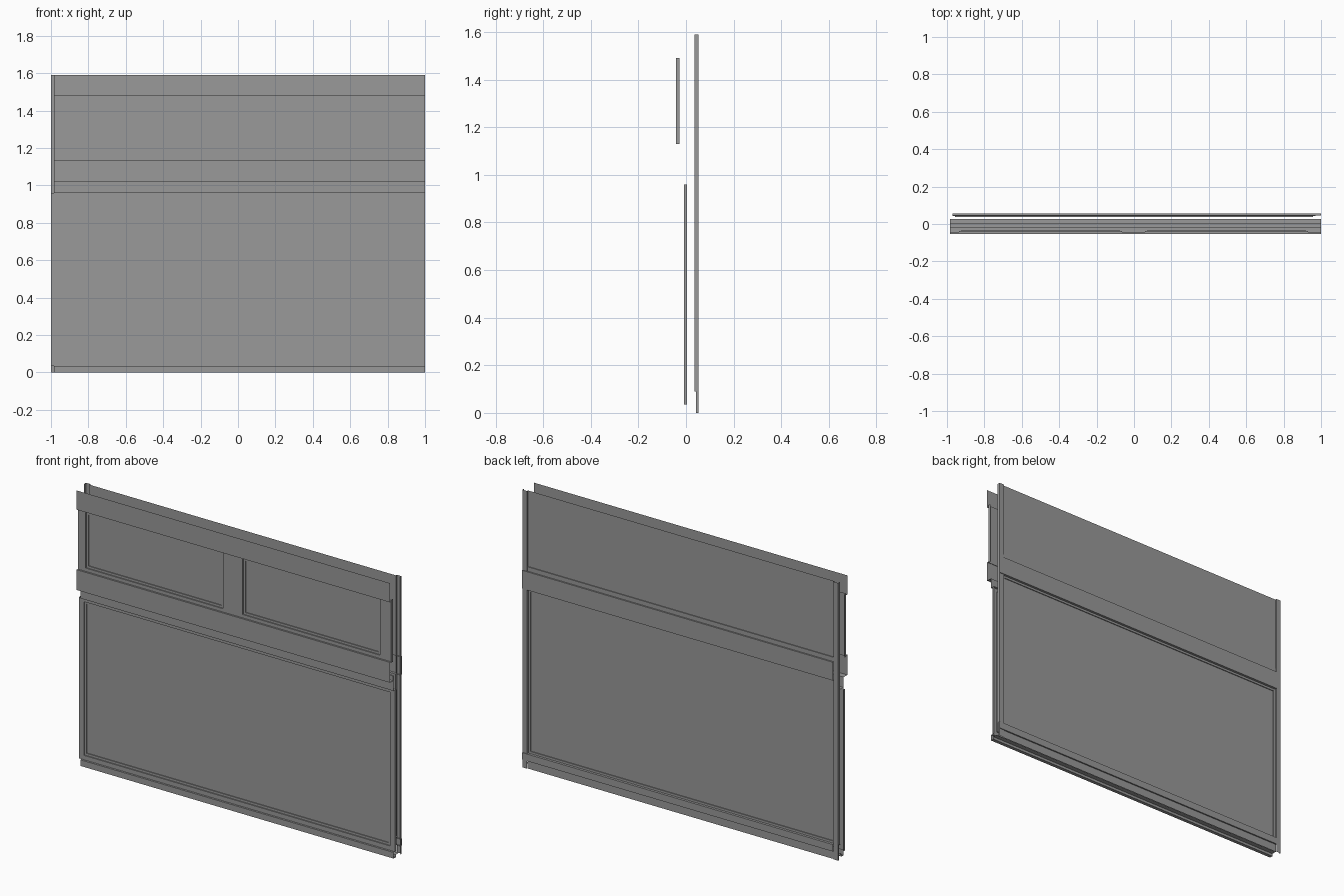
import bpy, bmesh

if "Cube" in bpy.data.objects:
    bpy.data.objects.remove(bpy.data.objects["Cube"])

grey = bpy.data.materials.new("dark_grey")
grey.diffuse_color = (0.32, 0.32, 0.32, 1.0)
grey.use_nodes = True
grey.node_tree.nodes["Principled BSDF"].inputs["Base Color"].default_value = grey.diffuse_color


def finish(bm, name):
    me = bpy.data.meshes.new(name)
    bm.to_mesh(me)
    bm.free()
    me.materials.append(grey)
    ob = bpy.data.objects.new(name, me)
    bpy.context.collection.objects.link(ob)
    return ob


def sheet(name, profile, lift, a, b):
    """Open strip: profile points extruded from a to b."""
    bm = bmesh.new()
    rows = [(bm.verts.new(lift(p, a)), bm.verts.new(lift(p, b))) for p in profile]
    for (p, q), (r, s) in zip(rows, rows[1:]):
        bm.faces.new((p, q, s, r))
    return finish(bm, name)


def rail(name, profile, x0=-0.985, x1=1.0):
    return sheet(name, profile, lambda p, x: (x, p[0], p[1]), x0, x1)


def stiles(name, profile, z0, z1, left=1.0):
    """Mirrored pair of uprights from an (x, y) profile."""
    sheet(name + "_right", profile, lambda p, z: (p[0], p[1], z), z0, z1)
    off = 1.0 - left
    sheet(name + "_left", [(-x + off, y) for x, y in profile],
          lambda p, z: (p[0], p[1], z), z0, z1)


def panel(name, xs, zs, y, holes, front, steps):
    """Flat frame whose hole cells are inset into square-stepped recesses."""
    bm = bmesh.new()
    v = [[bm.verts.new((x, y, z)) for z in zs] for x in xs]
    panes = []
    for i in range(len(xs) - 1):
        for j in range(len(zs) - 1):
            loop = [v[i][j], v[i + 1][j], v[i + 1][j + 1], v[i][j + 1]]
            f = bm.faces.new(loop if front else loop[::-1])
            if (i, j) in holes:
                panes.append(f)
    bm.normal_update()
    for thick, depth in steps:
        bmesh.ops.inset_individual(bm, faces=panes, thickness=thick, depth=depth)
        bm.normal_update()
    return finish(bm, name)


bead = [(0.0001, -0.006), (0.018, 0.0), (0.0001, -0.005)]

# Front: header, two-light upper panel and its side returns
rail("header_board", [(-0.053, 1.59), (-0.053, 1.48), (-0.043, 1.48)])
panel("upper_front_panel", [-0.985, -0.935, -0.065, 0.06, 0.93, 1.0],
      [1.13, 1.155, 1.475, 1.49], -0.043, {(1, 1), (3, 1)}, True, bead)
stiles("upper_front_stile", [(1.0, -0.043), (1.0, -0.027)], 1.13, 1.49, 0.985)

# Front: stepped middle rail
rail("middle_front_rail", [(-0.043, 1.136), (-0.053, 1.136), (-0.053, 1.02),
                           (-0.02, 1.02), (-0.02, 0.96), (0.005, 0.96)])

# Front: large lower panel, side returns and sill
panel("lower_front_panel", [-1.0, -0.97, 0.97, 1.0],
      [0.035, 0.06, 0.94, 0.96], -0.009, {(1, 1)}, True, bead)
stiles("lower_front_stile", [(1.0, -0.009), (1.0, 0.005)], 0.035, 0.96)
rail("front_sill", [(-0.009, 0.035), (-0.02, 0.035), (-0.02, 0.0),
                    (0.0, 0.0), (0.0, 0.015), (0.027, 0.015)])

# Back: upper sheet, lower framed panel, uprights
panel("upper_back_panel", [-0.97, 0.97], [1.13, 1.155, 1.59],
      0.043, set(), False, [])
rail("upper_back_ledge", [(0.043, 1.155), (0.048, 1.155), (0.048, 1.13)], -0.97, 0.97)
panel("lower_back_panel", [-0.97, 0.97], [0.086, 1.025],
      0.048, {(0, 0)}, False, bead)
stiles("back_stile", [(0.97, 0.043), (0.97, 0.052), (1.0, 0.052), (1.0, 0.036)],
       0.09, 1.59)
stiles("back_stile_foot", [(0.97, 0.052), (1.0, 0.052), (1.0, 0.043)], 0.0, 0.09)

# Back: middle and bottom rails with the skirt below
rail("middle_back_rail", [(0.045, 1.13), (0.056, 1.13), (0.056, 1.025), (0.045, 1.025)], -0.97)
rail("bottom_back_rail", [(0.045, 0.086), (0.056, 0.086), (0.056, 0.046), (0.045, 0.046)], -0.97)
rail("back_skirt", [(0.048, 0.046), (0.048, 0.0)], -0.97, 0.97)
